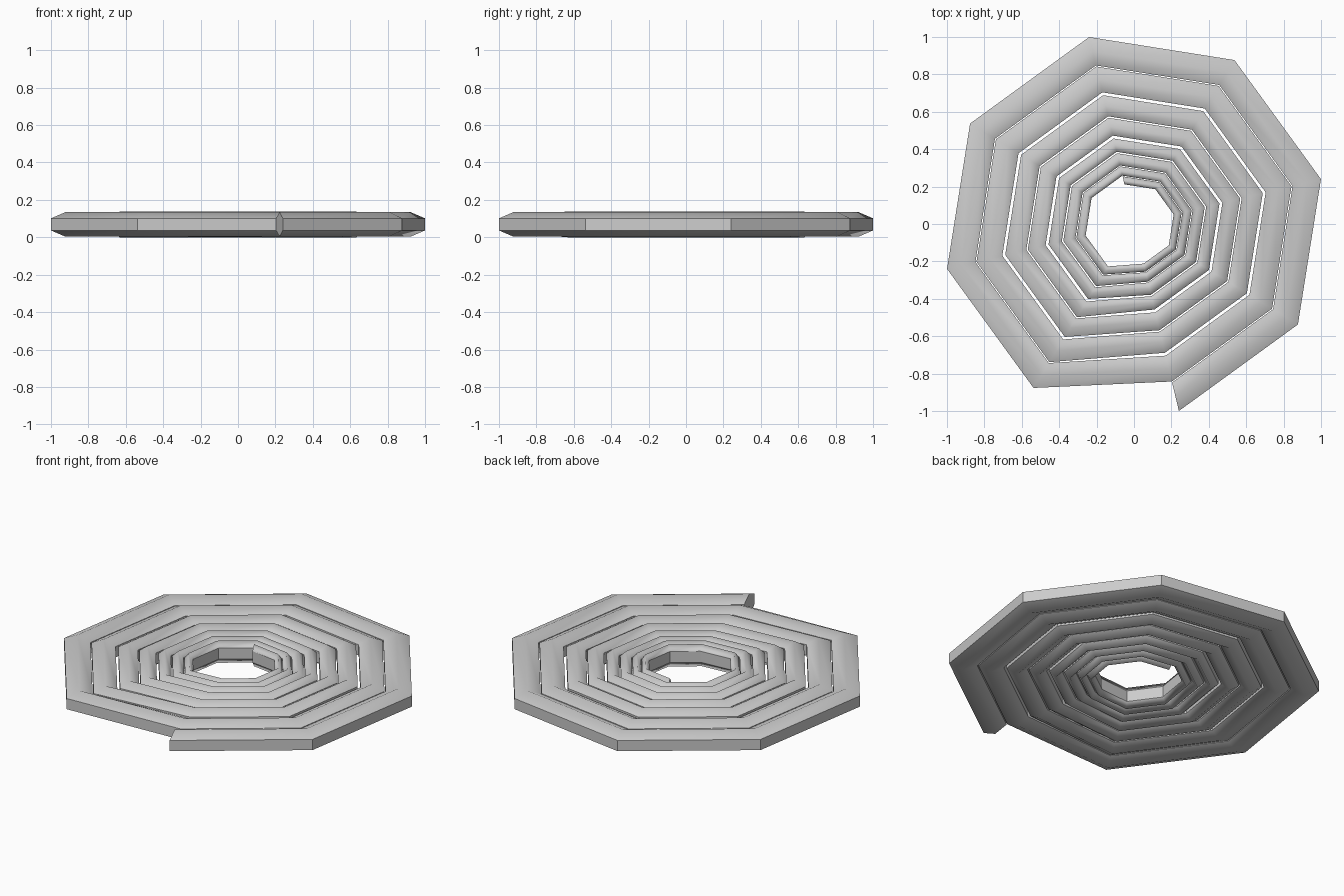
import bpy, bmesh, math

if "Cube" in bpy.data.objects:
    bpy.data.objects.remove(bpy.data.objects["Cube"])

# (outer radius, inner radius, half height) of each turn, outside to inside
TURNS = [(1.028, 0.872, 0.065), (0.866, 0.724, 0.065), (0.708, 0.592, 0.069),
         (0.584, 0.486, 0.068), (0.470, 0.397, 0.067), (0.389, 0.322, 0.067),
         (0.317, 0.266, 0.067), (0.262, 0.218, 0.067)]
MID_Z = 0.069
START = math.radians(-76.5)
STEPS = len(TURNS) * 8 - 3      # the last turn stops half way


def section(bm, step):
    """Six-sided cross-section on the spiral at the given 45 degree step."""
    outer, inner, h = TURNS[step // 8]
    mid = (outer + inner) / 2
    a = START + step * math.pi / 4
    profile = [(outer, .5), (mid, 1), (inner, .5),
               (inner, -.5), (mid, -1), (outer, -.5)]
    return [bm.verts.new((r * math.cos(a), r * math.sin(a), MID_Z + k * h))
            for r, k in profile]


# Coiled band: loft the sections one after another
bm = bmesh.new()
rings = [section(bm, s) for s in range(STEPS)]
for a, b in zip(rings, rings[1:]):
    for i in range(6):
        j = (i + 1) % 6
        bm.faces.new((a[i], b[i], b[j], a[j])).smooth = True
for end in (rings[0], rings[-1]):
    bm.faces.new(end)
bmesh.ops.recalc_face_normals(bm, faces=bm.faces)

# Keep corners crisp; only the top and bottom ridges blend smoothly
ridges = {v for r in rings for v in (r[1], r[4])}
for e in bm.edges:
    on_ridge = all(v in ridges for v in e.verts)
    touches = any(v in ridges for v in e.verts)
    e.smooth = on_ridge or touches
for end in (rings[0], rings[-1]):
    for i in range(6):
        bm.edges.get((end[i], end[(i + 1) % 6])).smooth = False

# Rest on the ground
low = min(v.co.z for v in bm.verts)
for v in bm.verts:
    v.co.z -= low

mesh = bpy.data.meshes.new("spiral_coil")
bm.to_mesh(mesh)
bm.free()
obj = bpy.data.objects.new("spiral_coil", mesh)
bpy.context.collection.objects.link(obj)
